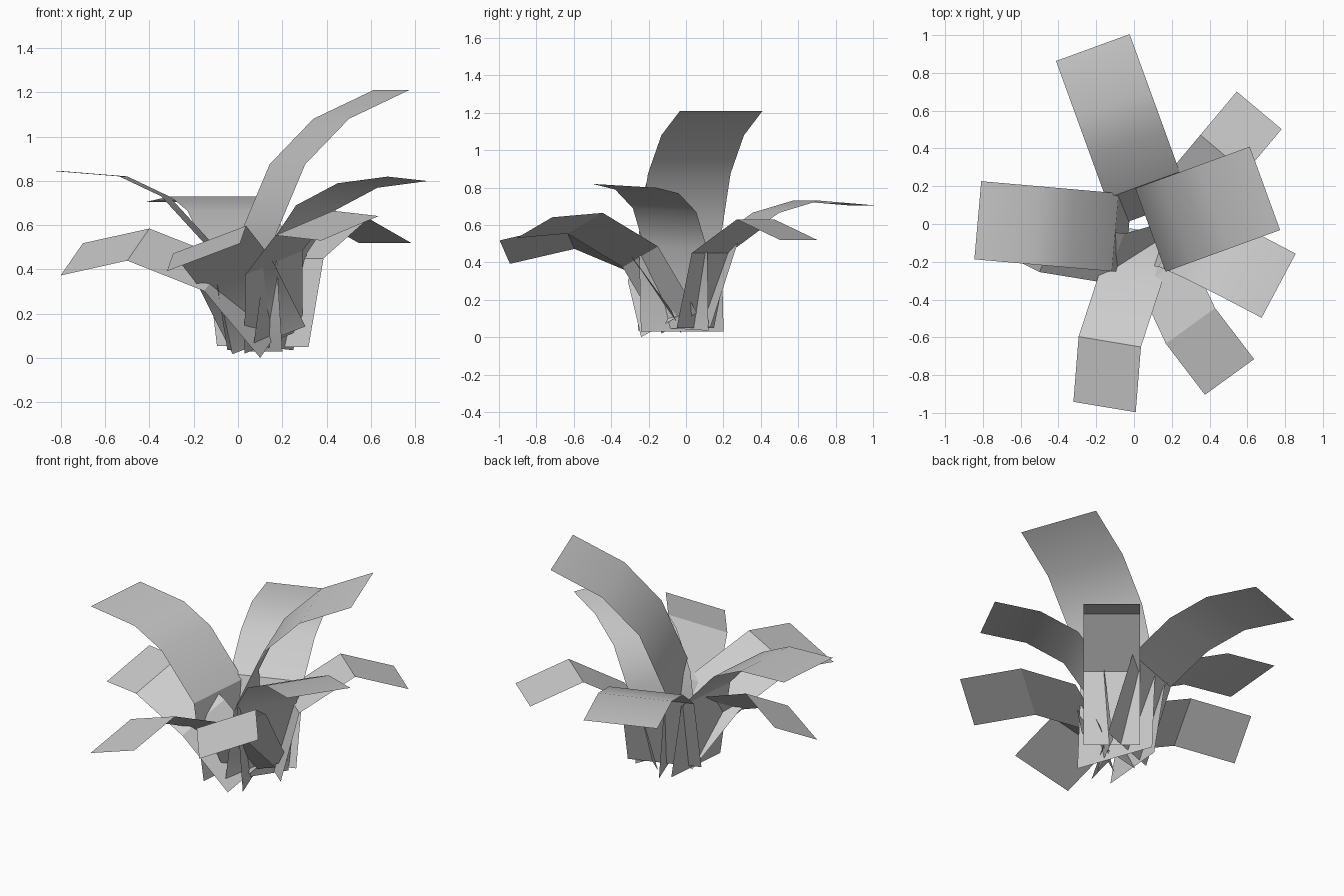
import bpy
import math
from mathutils import Matrix, Vector

if "Cube" in bpy.data.objects:
    bpy.data.objects.remove(bpy.data.objects["Cube"], do_unlink=True)

# One plain grey for every leaf
grey = bpy.data.materials.new("leaf_grey")
grey.use_nodes = True
colour = (0.6, 0.6, 0.6, 1)
grey.diffuse_color = colour
grey.node_tree.nodes["Principled BSDF"].inputs["Base Color"].default_value = colour


def leaf(name, root, heading, width, roll, bends):
    """A folded strip: bends are (outward, upward) steps measured from the root."""
    frame = (Matrix.Translation(root)
             @ Matrix.Rotation(math.radians(heading), 4, "Z")
             @ Matrix.Rotation(math.radians(roll), 4, "X"))
    verts = []
    for out, up in [(0, 0)] + bends:
        for side in (width / 2, -width / 2):
            verts.append(frame @ Vector((out, side, up)))
    faces = [(2 * i, 2 * i + 1, 2 * i + 3, 2 * i + 2) for i in range(len(bends))]
    mesh = bpy.data.meshes.new(name)
    mesh.from_pydata(verts, [], faces)
    mesh.materials.append(grey)
    obj = bpy.data.objects.new(name, mesh)
    bpy.context.collection.objects.link(obj)
    bpy.ops.object.select_all(action="DESELECT")
    obj.select_set(True)
    bpy.context.view_layer.objects.active = obj
    bpy.ops.object.shade_smooth_by_angle(angle=math.radians(32))
    return obj


# Large arching leaves
leaf("back_leaf", root=(0.1, 0.06, 0.055), heading=110, width=0.415, roll=0,
     bends=[(0.155, 0.45), (0.39, 0.61), (0.62, 0.675), (0.93, 0.65)])
leaf("tall_left_leaf", root=(0.12, -0.02, 0.03), heading=20, width=0.47, roll=0,
     bends=[(-0.035, 0.52), (0.11, 0.845), (0.32, 1.05), (0.61, 1.18)])
leaf("right_leaf", root=(-0.03, -0.05, 0.035), heading=175, width=0.415, roll=0,
     bends=[(0.07, 0.445), (0.3, 0.695), (0.49, 0.785), (0.8, 0.81)])
leaf("left_leaf", root=(0.16, -0.05, 0.045), heading=332, width=0.385, roll=-3,
     bends=[(0.055, 0.435), (0.2, 0.635), (0.41, 0.735), (0.665, 0.765)])

# Smaller drooping leaves
leaf("back_left_leaf", root=(0.2, 0.05, 0.05), heading=50, width=0.31, roll=0,
     bends=[(0.105, 0.4), (0.42, 0.58), (0.72, 0.47)])
leaf("front_leaf", root=(0.14, -0.05, 0.08), heading=260.5, width=0.357, roll=20.5,
     bends=[(0.25, 0.33), (0.61, 0.485), (0.955, 0.4)])
leaf("low_right_leaf", root=(0.15, -0.11, 0.073), heading=159, width=0.314, roll=-27.5,
     bends=[(0.21, 0.34), (0.555, 0.495), (0.89, 0.42)])
leaf("front_left_leaf", root=(0.16, -0.035, 0.075), heading=306, width=0.34, roll=19,
     bends=[(0.17, 0.375), (0.49, 0.565), (0.83, 0.54)])
